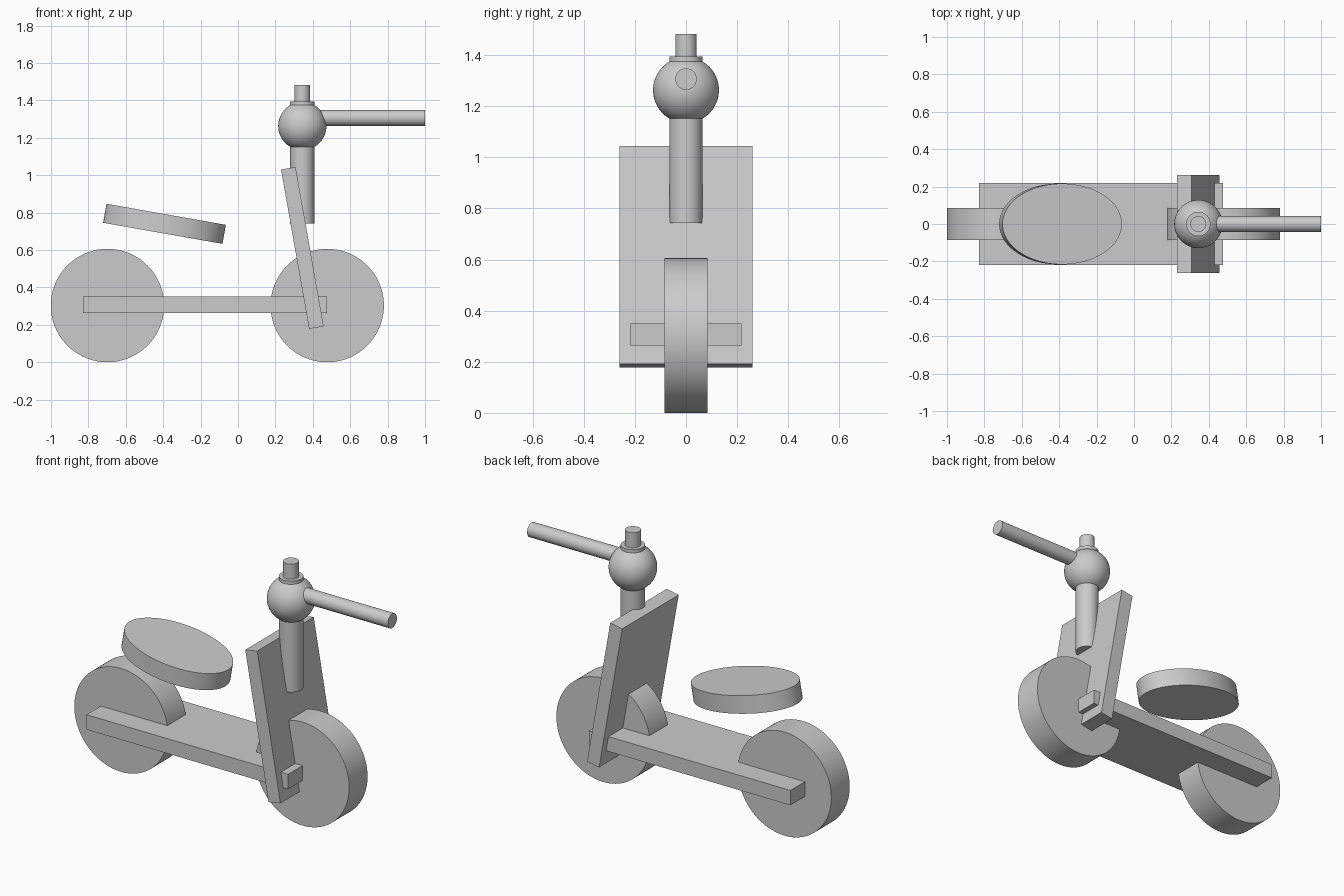
import bpy
from math import radians

cube = bpy.data.objects.get("Cube")
if cube:
    bpy.data.objects.remove(cube, do_unlink=True)

grey = bpy.data.materials.new("plain grey")
grey.use_nodes = True
colour = (0.6, 0.6, 0.6, 1)
grey.diffuse_color = colour
grey.node_tree.nodes["Principled BSDF"].inputs["Base Color"].default_value = colour


def finish(name, size=None, smooth=True):
    """Name the new primitive, apply its size, shade and colour it."""
    ob = bpy.context.object
    ob.name = name
    if size:
        ob.scale = size
        bpy.ops.object.transform_apply(location=False, rotation=False, scale=True)
    if smooth:
        bpy.ops.object.shade_smooth_by_angle(angle=radians(30))
    ob.data.materials.append(grey)
    return ob


def box(name, centre, size, tilt=0):
    bpy.ops.mesh.primitive_cube_add(size=1, location=centre, rotation=(0, radians(tilt), 0))
    return finish(name, size, smooth=False)


def rod(name, centre, radius, length, rotation=(0, 0, 0), size=None):
    bpy.ops.mesh.primitive_cylinder_add(
        vertices=96, radius=radius, depth=length, location=centre,
        rotation=[radians(a) for a in rotation])
    return finish(name, size)


# Wheels
for name, x in (("rear_wheel", -0.698), ("front_wheel", 0.477)):
    rod(name, (x, 0, 0.303), 0.303, 0.17, (90, 0, 0))

# Deck and leg shield
box("deck", (-0.176, 0, 0.307), (1.306, 0.436, 0.087))
box("leg_shield", (0.344, 0, 0.611), (0.079, 0.522, 0.865), tilt=-10)

# Oval seat, tipped down towards the steering column
rod("seat", (-0.393, 0, 0.74), 1, 0.103, (0, 10, 0), (0.324, 0.216, 1))

# Steering column, its head and the top pin
STEER_X = 0.344
rod("steering_column", (STEER_X, 0, 1.068), 0.065, 0.652)
bpy.ops.mesh.primitive_uv_sphere_add(
    segments=64, ring_count=32, radius=0.129, location=(STEER_X, 0, 1.263))
finish("steering_head")
rod("top_pin", (STEER_X, 0, 1.42), 0.042, 0.124)

# Handlebar
rod("handlebar", (0.672, 0, 1.306), 0.042, 0.656, (0, 90, 0))
